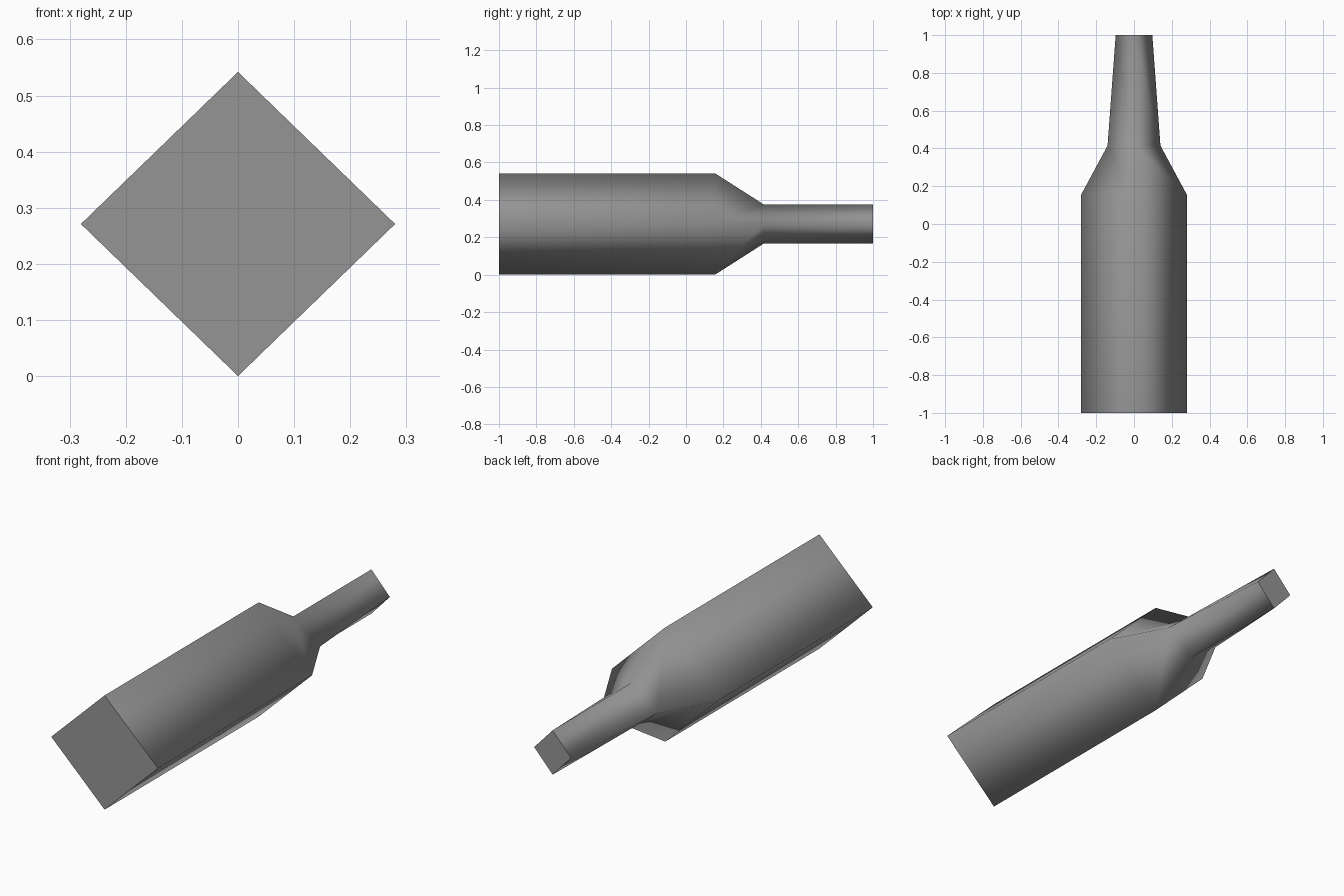
import bpy
import bmesh

default_cube = bpy.data.objects.get("Cube")
if default_cube:
    bpy.data.objects.remove(default_cube, do_unlink=True)

CENTRE_Z = 0.271

# Stations along the length: y, half width, half height
STATIONS = [
    (-1.0, 0.28, 0.271),    # flat base
    (0.155, 0.28, 0.271),   # start of shoulder
    (0.415, 0.14, 0.105),   # foot of neck
    (1.0, 0.097, 0.105),    # mouth
]

# Single grey material
grey = bpy.data.materials.new("grey")
grey.use_nodes = True
colour = (0.3, 0.3, 0.3, 1.0)
grey.diffuse_color = colour
shader = next(n for n in grey.node_tree.nodes if n.type == "BSDF_PRINCIPLED")
shader.inputs["Base Color"].default_value = colour

# Diamond rings from bottom round through the left side
bm = bmesh.new()
rings = []
for y, w, h in STATIONS:
    corners = [(0, -h), (w, 0), (0, h), (-w, 0)]
    rings.append([bm.verts.new((x, y, CENTRE_Z + z)) for x, z in corners])

# Smooth sides
for a, b in zip(rings, rings[1:]):
    for i in range(4):
        j = (i + 1) % 4
        side = bm.faces.new((a[i], b[i], b[j], a[j]))
        side.smooth = True

# Flat end caps with sharp rims
for ring in (rings[0], rings[-1][::-1]):
    cap = bm.faces.new(ring)
    cap.smooth = False
    for edge in cap.edges:
        edge.smooth = False

mesh = bpy.data.meshes.new("bottle_body")
bm.to_mesh(mesh)
bm.free()
mesh.materials.append(grey)
bottle = bpy.data.objects.new("bottle_body", mesh)
bpy.context.collection.objects.link(bottle)
